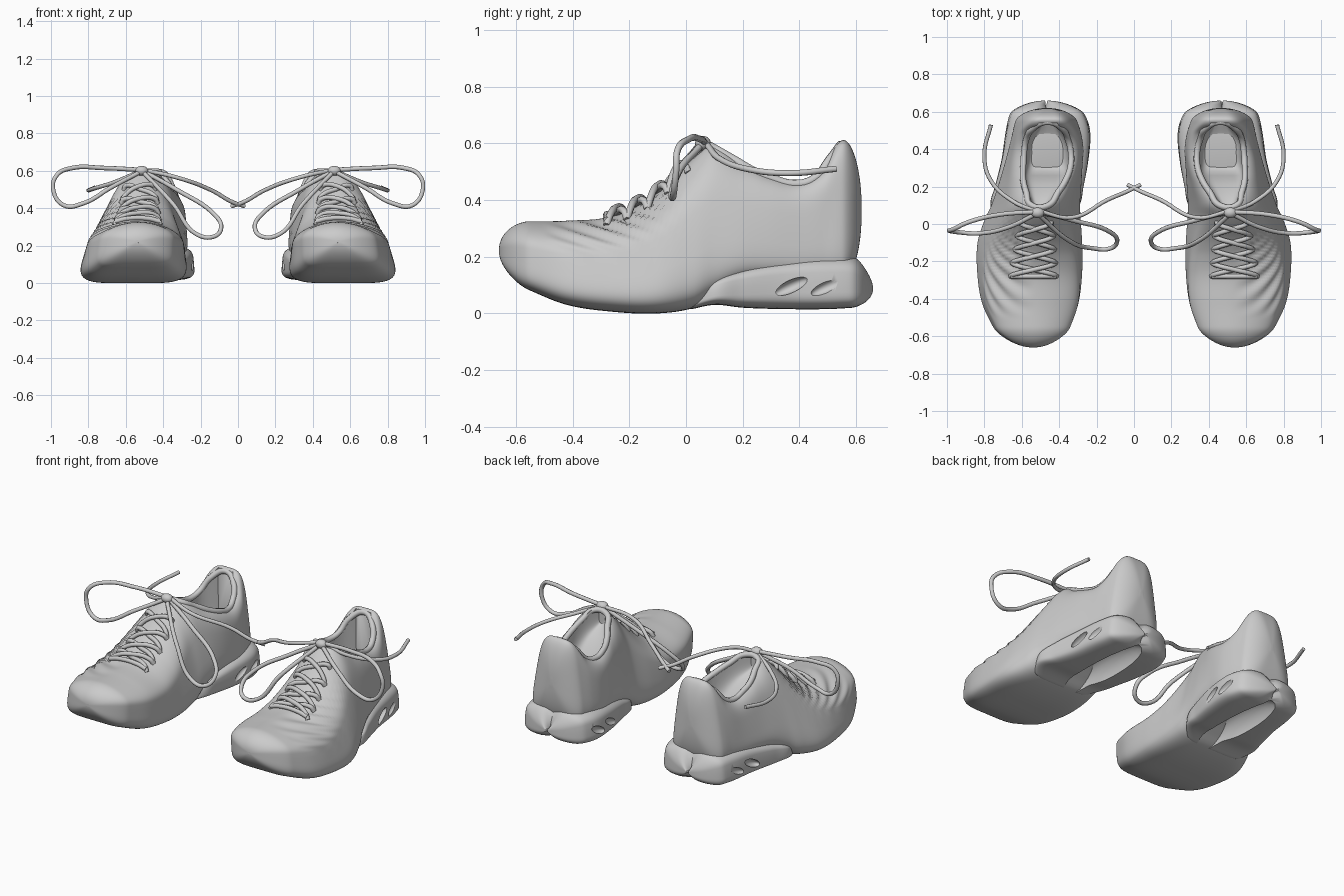
import bpy
import bmesh
from math import cos, sin, pi, exp, radians
from mathutils import Vector

if "Cube" in bpy.data.objects:
    bpy.data.objects.remove(bpy.data.objects["Cube"], do_unlink=True)

grey = bpy.data.materials.new("plain grey")
grey.use_nodes = True
grey.diffuse_color = (0.6, 0.6, 0.6, 1)
grey.node_tree.nodes["Principled BSDF"].inputs["Base Color"].default_value = (0.6, 0.6, 0.6, 1)

# Cross-sections from toe to heel:
# y, base inner x, base outer x, top inner x, top outer x, bottom z, top z
UPPER = [
    (-.66, .40, .69, .39, .67, .13, .325),
    (-.56, .35, .755, .34, .72, .085, .325),
    (-.42, .295, .825, .30, .76, .03, .327),
    (-.25, .268, .855, .31, .76, .005, .345),
    (-.1, .262, .86, .35, .70, 0, .425),
    (.03, .265, .82, .40, .645, .02, .55),
    (.1, .27, .785, .39, .625, .06, .595),
    (.2, .27, .745, .34, .635, .11, .535),
    (.3, .27, .71, .30, .64, .12, .49),
    (.4, .265, .68, .29, .63, .12, .47),
    (.48, .275, .66, .31, .61, .12, .51),
    (.54, .29, .65, .35, .57, .12, .605),
    (.62, .32, .62, .38, .54, .12, .61),
]
HEEL_SOLE = [
    (0, .38, .72, .40, .70, .01, .06),
    (.1, .29, .77, .30, .76, .03, .13),
    (.2, .27, .745, .27, .74, .02, .17),
    (.35, .24, .71, .25, .70, .015, .2),
    (.5, .23, .69, .25, .67, .015, .21),
    (.6, .265, .665, .285, .645, .02, .2),
    (.66, .31, .63, .33, .61, .02, .16),
]
CAVITY = [
    (.075, .485, .53, .485, .53, .5, .8),
    (.16, .42, .565, .42, .565, .43, .8),
    (.24, .37, .585, .37, .585, .32, .8),
    (.29, .35, .585, .35, .585, .2, .8),
    (.38, .345, .58, .345, .58, .19, .8),
    (.46, .365, .565, .365, .565, .2, .8),
    (.54, .41, .51, .41, .51, .24, .8),
]
ROUND = (1, .45)


def sample(rows, y):
    """Smoothly interpolated cross-section row at y."""
    y = min(max(y, rows[0][0]), rows[-1][0])
    i = max(k for k in range(len(rows) - 1) if rows[k][0] <= y)
    a, b = rows[i], rows[i + 1]
    before, after = rows[max(i - 1, 0)], rows[min(i + 2, len(rows) - 1)]
    span = b[0] - a[0]
    t = (y - a[0]) / span
    out = [y]
    for k in range(1, len(a)):
        ma = (b[k] - before[k]) / (b[0] - before[0]) * span
        mb = (after[k] - a[k]) / (after[0] - a[0]) * span
        out.append((2 * t**3 - 3 * t**2 + 1) * a[k] + (t**3 - 2 * t**2 + t) * ma
                   + (3 * t**2 - 2 * t**3) * b[k] + (t**3 - t**2) * mb)
    return out


def power(v, e):
    return abs(v) ** e * (1 if v >= 0 else -1)


def surface(rows, y, a, roundness):
    """Point on a shell at length y and section angle a."""
    y, xi, xo, ti, to, zb, zt = sample(rows, y)
    blend = min(max((y + .15) / .4, 0), 1)
    top = roundness[0] + (roundness[1] - roundness[0]) * blend
    e = .4 + (top - .4) * max(sin(a), 0) ** .5
    h = (power(sin(a), e) + 1) / 2
    lo = xi + (ti - xi) * h ** 1.3
    hi = xo + (to - xo) * h ** 1.3
    return Vector(((lo + hi) / 2 + power(cos(a), e) * (hi - lo) / 2, y, zb + h * (zt - zb)))


def flute(p, a):
    """Fine ridges sweeping over the outer forefoot."""
    window = max(0, 1 - (abs(p.y + .23) / .27) ** 3) * max(0, sin(2 * a)) * (cos(a) > 0)
    return Vector((cos(a), 0, sin(a))) * sin((p.z + p.y / 3) * 2 * pi / .045) * .008 * window


def heel_split(p, a):
    """Soft notch parting the back of the sole into two lobes."""
    depth = max(0, (p.y - .54) / .12) * exp(-((p.x - .465) / .045) ** 2)
    return Vector((0, -.04 * depth, 0))


def finish(obj):
    """Colour, mirror to the other shoe and smooth."""
    obj.data.materials.clear()
    obj.data.materials.append(grey)
    bpy.ops.object.select_all(action='DESELECT')
    obj.select_set(True)
    bpy.context.view_layer.objects.active = obj
    mod = obj.modifiers.new("other shoe", 'MIRROR')
    mod.use_mirror_merge = False
    bpy.ops.object.modifier_apply(modifier=mod.name)
    bpy.ops.object.shade_smooth_by_angle(angle=radians(50))


def mesh_object(name, bm):
    bmesh.ops.recalc_face_normals(bm, faces=bm.faces)
    mesh = bpy.data.meshes.new(name)
    bm.to_mesh(mesh)
    bm.free()
    obj = bpy.data.objects.new(name, mesh)
    bpy.context.collection.objects.link(obj)
    return obj


def loft(name, rows, roundness, steps, around, caps=None, detail=None):
    """Skin the sections; caps gives the rounded length of each end."""
    bm = bmesh.new()
    y0, y1 = rows[0][0], rows[-1][0]
    rings = []
    for s in range(steps + 1):
        y = (y0 + y1) / 2 - cos(pi * s / steps) * (y1 - y0) / 2
        angles = [2 * pi * k / around for k in range(around)]
        points = [surface(rows, y, a, roundness) for a in angles]
        if detail:
            points = [p + detail(p, a) for p, a in zip(points, angles)]
        if caps:
            near = max(0, 1 - (y - y0) / caps[0], 1 - (y1 - y) / caps[1])
            scale = max(1 - near ** 2, .004) ** .47
            middle = sum(points, Vector()) / around
            middle.y = 0
            points = [Vector((middle.x + (p.x - middle.x) * scale, p.y,
                              middle.z + (p.z - middle.z) * scale)) for p in points]
        rings.append([bm.verts.new(p) for p in points])
    for r, q in zip(rings, rings[1:]):
        for k in range(around):
            n = (k + 1) % around
            bm.faces.new((r[k], r[n], q[n], q[k]))
    bm.faces.new(rings[0])
    bm.faces.new(rings[-1])
    return mesh_object(name, bm)


def ellipsoid(name, centre, radii, slope=0):
    bm = bmesh.new()
    bmesh.ops.create_uvsphere(bm, u_segments=24, v_segments=14, radius=1)
    for v in bm.verts:
        x, y, z = [r * c for r, c in zip(radii, v.co)]
        v.co = Vector(centre) + Vector((x, y, z + slope * y))
    return mesh_object(name, bm)


def cut(obj, cutter):
    mod = obj.modifiers.new("cut", 'BOOLEAN')
    mod.operation = 'DIFFERENCE'
    mod.solver = 'EXACT'
    mod.object = cutter
    bpy.context.view_layer.objects.active = obj
    bpy.ops.object.modifier_apply(modifier=mod.name)
    bpy.data.objects.remove(cutter, do_unlink=True)


def tube(name, paths, radius, cyclic=False):
    curve = bpy.data.curves.new(name, 'CURVE')
    curve.dimensions = '3D'
    curve.bevel_depth = radius
    curve.bevel_resolution = 2
    curve.resolution_u = 8
    curve.use_fill_caps = True
    for path in paths:
        spline = curve.splines.new('BEZIER')
        spline.bezier_points.add(len(path) - 1)
        spline.use_cyclic_u = cyclic
        for point, co in zip(spline.bezier_points, path):
            point.co = co
            point.handle_left_type = point.handle_right_type = 'AUTO'
    obj = bpy.data.objects.new(name, curve)
    bpy.context.collection.objects.link(obj)
    bpy.ops.object.select_all(action='DESELECT')
    obj.select_set(True)
    bpy.context.view_layer.objects.active = obj
    bpy.ops.object.convert(target='MESH')
    finish(bpy.context.view_layer.objects.active)


# Upper with foot opening
upper = loft("upper", UPPER, ROUND, 120, 120, (.11, .07), flute)
cut(upper, loft("opening_cutter", CAVITY, (.4, .4), 30, 40))
finish(upper)

# Heel sole with lobed back, deep arch groove and slanted side scoops
sole = loft("heel_sole", HEEL_SOLE, (.65, .65), 60, 64, (.03, .08), heel_split)
cut(sole, ellipsoid("groove_cutter", (.475, .3, 0), (.085, .33, .12)))
for y in (.37, .5):
    for x in (.228, .7):
        cut(sole, ellipsoid("scoop_cutter", (x, y, .095), (.03, .06, .024), .4))
finish(sole)

# Padded collar around the opening
rim = []
for side, ys in ((1, (.1, .17, .24, .31, .38, .45, .51)), (2, (.51, .45, .38, .31, .24, .17, .1))):
    for y in ys:
        x = sample(CAVITY, y)[side] + (-.008 if side == 1 else .008)
        rim.append((x, y, sample(UPPER, y)[6] - .014))
    if side == 1:
        rim.append((.462, .545, .592))
tube("collar", [rim], .017, cyclic=True)


# Lacing: front bar and crossings
def on_top(y, degrees, lift):
    return surface(UPPER, y, radians(90 + degrees), ROUND) + Vector((0, 0, lift))


rows = [-.28 + .072 * i for i in range(5)]
laces = [[on_top(rows[0], d, .012) for d in (-30, -15, 15, 30)]]
for y, following in zip(rows, rows[1:]):
    for s in (-1, 1):
        laces.append([on_top(y, -31 * s, -.004), on_top(y + .01, -26 * s, .018),
                      on_top((y + following) / 2, 0, .018 + .009 * s),
                      on_top(following - .01, 26 * s, .02), on_top(following, 31 * s, -.004)])
tube("crossed_laces", laces, .013)

# Bow: knot, two loops and two loose ends
finish(ellipsoid("knot", (.515, .06, .6), (.035, .028, .026)))
outer_loop = [(.52, .065, .605), (.72, .05, .615), (.885, .01, .615), (.97, -.03, .575), (.988, -.035, .5),
              (.93, -.045, .415), (.83, -.05, .425), (.68, -.02, .51), (.53, .05, .59)]
inner_loop = [(.51, .065, .6), (.33, .02, .5), (.125, -.045, .365), (.09, -.09, .3), (.125, -.13, .25),
              (.22, -.13, .26), (.345, -.09, .42), (.5, .04, .585)]
tube("bow_loops", [outer_loop, inner_loop], .012)
inner_end = [(.51, .07, .605), (.33, .035, .565), (.14, .13, .495), (.035, .175, .435), (-.035, .21, .41)]
outer_end = [(.52, .07, .6), (.645, .12, .545), (.77, .24, .505), (.80, .37, .495), (.765, .53, .51)]
tube("loose_lace_ends", [inner_end, outer_end], .011)
